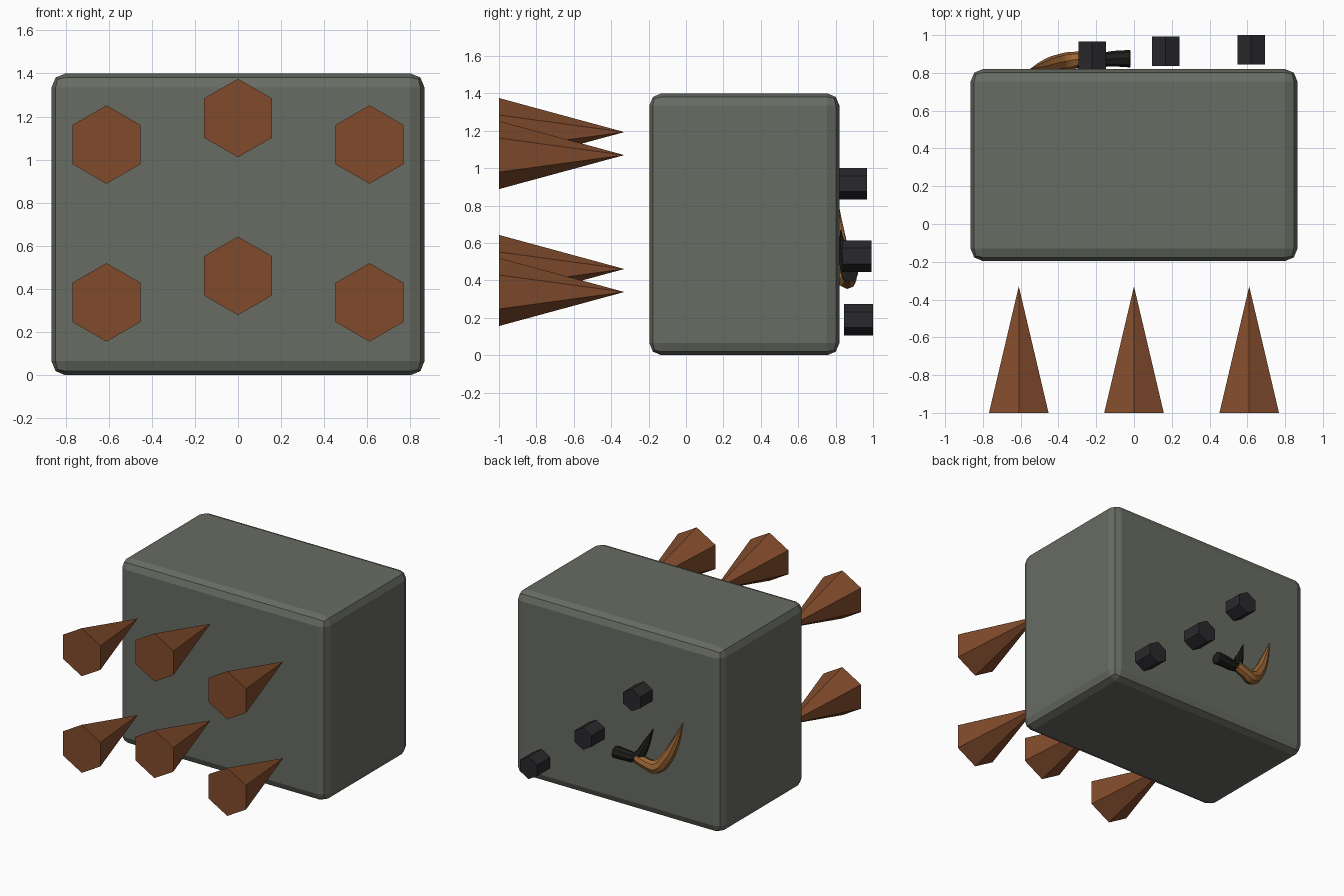
import bpy
from math import pi, radians

if "Cube" in bpy.data.objects:
    bpy.data.objects.remove(bpy.data.objects["Cube"])


def material(name, rgb):
    m = bpy.data.materials.new(name)
    m.diffuse_color = (*rgb, 1)
    m.use_nodes = True
    m.node_tree.nodes["Principled BSDF"].inputs["Base Color"].default_value = m.diffuse_color
    return m


STONE = material("stone", (0.14, 0.15, 0.125))
RUST = material("rust", (0.22, 0.07, 0.025))
DARK = material("dark", (0.022, 0.022, 0.026))
BLACK = material("black", (0.012, 0.012, 0.011))
HORN = material("horn", (0.33, 0.13, 0.035))


def finish(name, mat):
    o = bpy.context.object
    o.name = name
    o.data.materials.append(mat)
    return o


def hex_solid(name, x, y, z, r_front, r_back, depth, mat):
    """Six-sided cone or prism along y, with corners pointing up and down."""
    bpy.ops.mesh.primitive_cone_add(vertices=6, radius1=r_front, radius2=r_back,
                                    depth=depth, location=(x, y, z),
                                    rotation=(-pi / 2, 0, 0))
    return finish(name, mat)


def tube(name, points, mat):
    """Smooth tapered tube through (x, y, z, radius) points."""
    c = bpy.data.curves.new(name, 'CURVE')
    c.dimensions = '3D'
    c.bevel_depth = 1
    c.bevel_resolution = 2
    c.resolution_u = 4
    c.use_fill_caps = True
    s = c.splines.new('BEZIER')
    s.bezier_points.add(len(points) - 1)
    for p, (x, y, z, r) in zip(s.bezier_points, points):
        p.co = (x, y, z)
        p.radius = r
        p.handle_left_type = p.handle_right_type = 'AUTO'
    o = bpy.data.objects.new(name, c)
    bpy.context.collection.objects.link(o)
    bpy.ops.object.select_all(action='DESELECT')
    o.select_set(True)
    bpy.context.view_layer.objects.active = o
    bpy.ops.object.convert(target='MESH')
    bpy.ops.object.shade_smooth_by_angle(angle=radians(40))
    finish(name, mat)


# Chamfered main block
bpy.ops.mesh.primitive_cube_add(size=1, location=(0, 0.312, 0.7))
block = finish("block", STONE)
block.scale = (1.73, 1.016, 1.4)
bpy.ops.object.transform_apply(location=False, rotation=False, scale=True)
bevel = block.modifiers.new("bevel", 'BEVEL')
bevel.width = 0.065
bevel.segments = 2

# Two rows of spikes in front, tips towards the block
for row, drop in (("upper", 0), ("lower", 0.732)):
    for side, x, z in (("left", -0.61, 1.07), ("middle", 0, 1.193), ("right", 0.61, 1.07)):
        hex_solid(f"{row}_{side}_spike", x, -0.665, z - drop, 0.182, 0, 0.67, RUST)

# Hexagonal studs behind
for i, (x, y, z) in enumerate(((-0.222, 0.89, 0.917), (0.168, 0.915, 0.53), (0.62, 0.922, 0.19))):
    hex_solid(f"stud_{i + 1}", x, y, z, 0.084, 0.084, 0.155, DARK)

# Curved horn and the dark claw beside it
tube("horn", [(-0.20, 0.875, 0.44, 0.038), (-0.28, 0.873, 0.415, 0.04),
              (-0.35, 0.86, 0.405, 0.05), (-0.43, 0.845, 0.49, 0.044),
              (-0.49, 0.83, 0.61, 0.03), (-0.55, 0.82, 0.78, 0.002)], HORN)
tube("claw_grip", [(-0.02, 0.875, 0.437, 0.046), (-0.10, 0.875, 0.435, 0.042),
                   (-0.16, 0.87, 0.43, 0.038)], BLACK)
tube("claw", [(-0.14, 0.87, 0.43, 0.036), (-0.20, 0.865, 0.445, 0.04),
              (-0.25, 0.847, 0.53, 0.03), (-0.305, 0.825, 0.67, 0.002)], BLACK)
